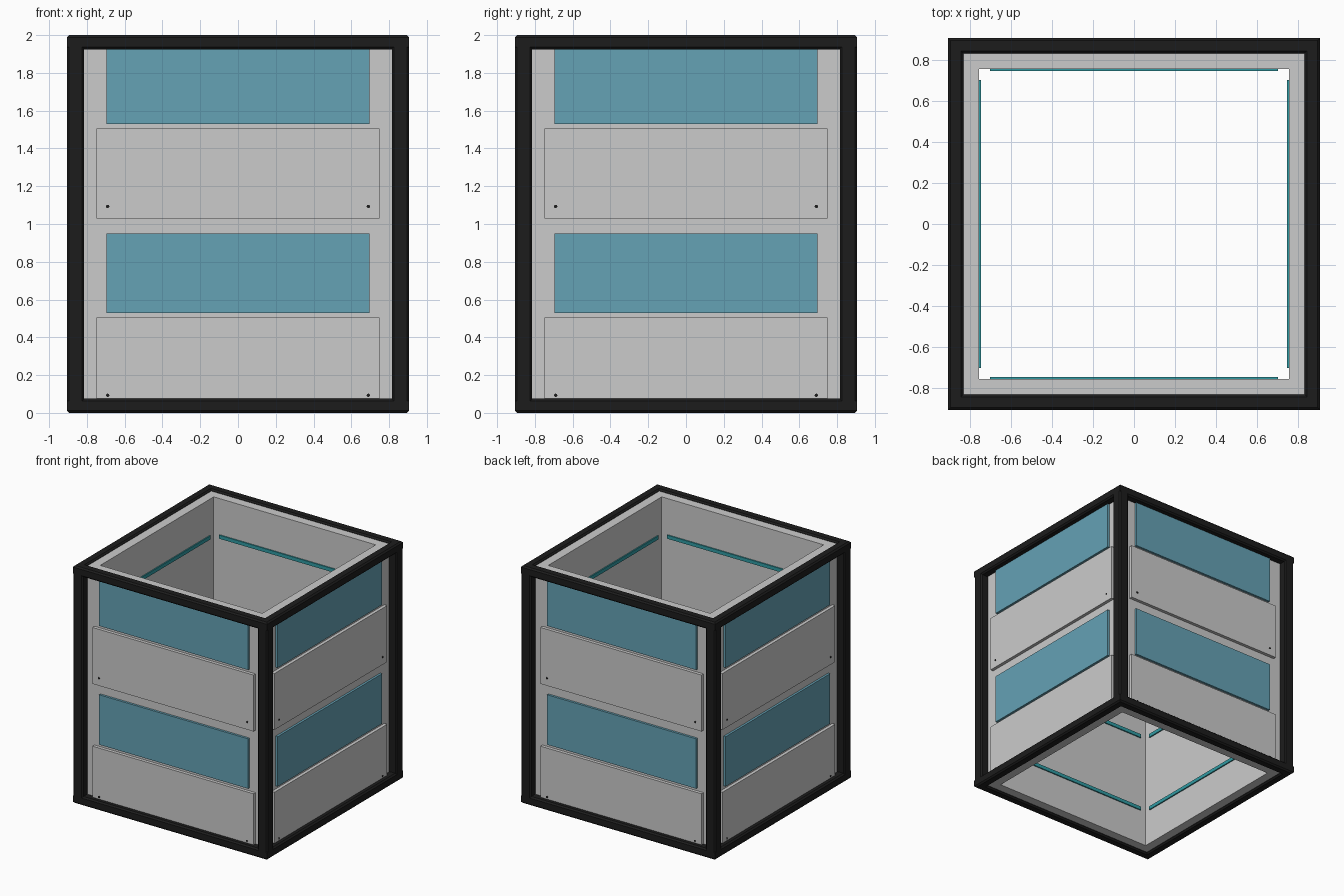
import bpy, bmesh, math
from mathutils import Matrix, Vector

if "Cube" in bpy.data.objects:
    bpy.data.objects.remove(bpy.data.objects["Cube"])


def material(name, rgb):
    m = bpy.data.materials.new(name)
    m.diffuse_color = (*rgb, 1)
    m.use_nodes = True
    m.node_tree.nodes["Principled BSDF"].inputs["Base Color"].default_value = m.diffuse_color
    return m


black = material("black_frame", (0.012, 0.012, 0.012))
glass = material("blue_glass", (0.13, 0.36, 0.46))
teal = material("teal_strip", (0.03, 0.33, 0.37))


def finish(name, bm, mat=None):
    bmesh.ops.recalc_face_normals(bm, faces=bm.faces[:])
    me = bpy.data.meshes.new(name)
    bm.to_mesh(me)
    bm.free()
    ob = bpy.data.objects.new(name, me)
    bpy.context.collection.objects.link(ob)
    if mat:
        me.materials.append(mat)
    return ob


def square_ring(name, profile, mat=None):
    """Carry a closed (half-width, z) profile around a square."""
    bm = bmesh.new()
    corners = [(-1, -1), (1, -1), (1, 1), (-1, 1)]
    loops = [[bm.verts.new((sx * r, sy * r, z)) for r, z in profile] for sx, sy in corners]
    n = len(profile)
    for i in range(4):
        a, b = loops[i], loops[(i + 1) % 4]
        for j in range(n):
            k = (j + 1) % n
            bm.faces.new((a[j], b[j], b[k], a[k]))
    return finish(name, bm, mat)


def box(name, lo, hi, turn=0, mat=None, bevel=0):
    """Box between two corners, turned about the vertical axis."""
    bm = bmesh.new()
    lo, hi = Vector(lo), Vector(hi)
    bmesh.ops.create_cube(bm, size=1, matrix=Matrix.Translation((lo + hi) / 2)
                          @ Matrix.Diagonal((*(hi - lo), 1)))
    if bevel:
        bmesh.ops.bevel(bm, geom=bm.edges[:], offset=bevel, segments=1, affect='EDGES')
    bm.transform(Matrix.Rotation(turn, 4, 'Z'))
    return finish(name, bm, mat)


def bolt(name, x, z, turn):
    bm = bmesh.new()
    bmesh.ops.create_cone(bm, cap_ends=True, segments=12, radius1=0.009, radius2=0.009, depth=0.02,
                          matrix=Matrix.Translation((x, -0.857, z)) @ Matrix.Rotation(math.pi / 2, 4, 'X'))
    bm.transform(Matrix.Rotation(turn, 4, 'Z'))
    return finish(name, bm, black)


# Hollow wall tube, open at top and bottom
square_ring("wall", [(0.838, 0.015), (0.838, 1.985), (0.755, 1.985), (0.755, 0.015)])

# Top and bottom frame rings with chamfered edges
c = 0.012
for name, z0, z1 in (("bottom_frame", 0, 0.075), ("top_frame", 1.925, 2)):
    square_ring(name, [(0.83 + c, z0), (0.905 - c, z0), (0.905, z0 + c), (0.905, z1 - c),
                       (0.905 - c, z1), (0.83 + c, z1), (0.83, z1 - c), (0.83, z0 + c)], black)

for i, side in enumerate(("front", "right", "back", "left")):
    t = i * math.pi / 2
    # Corner post
    box(side + "_post", (0.815, -0.905, 0.03), (0.905, -0.815, 1.97), t, black, 0.01)
    for level, z in (("lower", 0), ("upper", 1)):
        # Raised panel, window and bolts
        box(f"{side}_{level}_panel", (-0.75, -0.865, z + 0.03), (0.75, -0.83, z + 0.505), t)
        box(f"{side}_{level}_window", (-0.695, -0.857, z + 0.53), (0.695, -0.83, z + 0.95), t, glass)
        for x in (-0.69, 0.69):
            bolt(f"{side}_{level}_bolt", x, z + 0.093, t)
    # Thin strips along the inside of the wall
    for k in (1, 2, 3):
        z = (2 * k - 1) / 3
        box(f"{side}_inner_strip_{k}", (-0.7, -0.76, z - 0.015), (0.7, -0.745, z + 0.015), t, teal)
